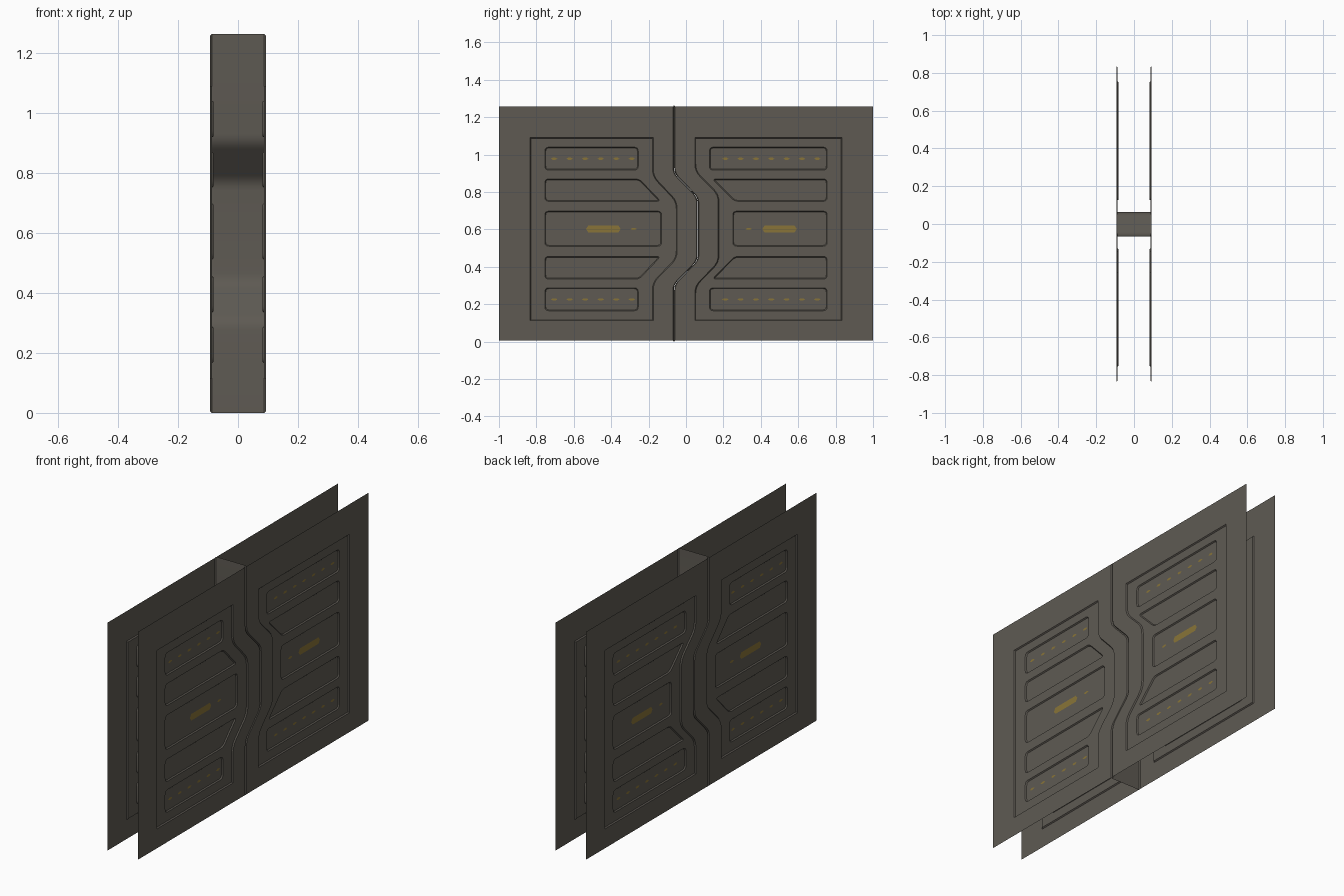
import bpy, bmesh
from mathutils import Vector

if "Cube" in bpy.data.objects:
    bpy.data.objects.remove(bpy.data.objects["Cube"])

X = 0.093            # outer face of each skin
Z0, Z1 = 0.006, 1.256
H = 1.262
DEPTH, SLOPE = 0.006, 0.005


def material(name, col):
    m = bpy.data.materials.new(name)
    m.diffuse_color = (*col, 1)
    m.use_nodes = True
    m.node_tree.nodes["Principled BSDF"].inputs["Base Color"].default_value = m.diffuse_color
    return m


GREY = material("dark_warm_grey", (0.112, 0.102, 0.086))
GOLD = material("dull_gold", (0.25, 0.175, 0.04))


def rounded(pts, closed=True, n=4):
    """Points are (y, z, cut); each cut corner becomes a small arc."""
    out = []
    for i, (y, z, c) in enumerate(pts):
        p = Vector((y, z))
        if c == 0 or (not closed and i in (0, len(pts) - 1)):
            out.append(p)
            continue
        a = Vector(pts[i - 1][:2])
        b = Vector(pts[(i + 1) % len(pts)][:2])
        a = p + (a - p).normalized() * c
        b = p + (b - p).normalized() * c
        for k in range(n + 1):
            t = k / n
            out.append(a * (1 - t) ** 2 + p * 2 * t * (1 - t) + b * t * t)
    return out


def inset(pts, d):
    """Mitred inward offset of a closed outline."""
    n = len(pts)
    area = sum(pts[i - 1].cross(pts[i]) for i in range(n))
    s = 1 if area > 0 else -1
    out = []
    for i, p in enumerate(pts):
        e1 = (p - pts[i - 1]).normalized()
        e2 = (pts[(i + 1) % n] - p).normalized()
        n1, n2 = Vector((-e1.y, e1.x)) * s, Vector((-e2.y, e2.x)) * s
        out.append(p + (n1 + n2) * (d / (1 + n1.dot(n2))))
    return out


def pad(y0, y1, z0, z1, low=0, high=0, side=-1):
    """Pad outline; low/high shift the seam-side corners to slant that end."""
    c = 0.022
    a, b = (y1, y0) if side < 0 else (y0, y1)    # a = seam end, b = outer end
    return rounded([(b, z0, c), (a + low, z0, c), (a + high, z1, c), (b, z1, c)])


# Zigzag seam, panel outlines and pads of the two leaves
seam = rounded([(-0.064, 0, 0), (-0.064, 0.305, 0.03), (0.063, 0.435, 0.03),
                (0.063, 0.77, 0.03), (-0.064, 0.90, 0.03), (-0.064, H, 0)], False)
panels = {
    -1: rounded([(-0.835, 0.112, 0), (-0.175, 0.112, 0), (-0.175, 0.315, 0.04),
                 (-0.047, 0.445, 0.04), (-0.047, 0.75, 0.04), (-0.175, 0.885, 0.04),
                 (-0.175, 1.091, 0), (-0.835, 1.091, 0)]),
    1: rounded([(0.835, 0.112, 0), (0.047, 0.112, 0), (0.047, 0.298, 0.04),
                (0.172, 0.425, 0.04), (0.172, 0.785, 0.04), (0.047, 0.91, 0.04),
                (0.047, 1.091, 0), (0.835, 1.091, 0)])}
pads = {
    -1: [pad(-0.755, -0.255, 0.917, 1.04), pad(-0.755, -0.135, 0.75, 0.87, 0, -0.115),
         pad(-0.755, -0.13, 0.51, 0.698), pad(-0.755, -0.135, 0.334, 0.456, -0.115, 0),
         pad(-0.755, -0.255, 0.165, 0.288)],
    1: [pad(0.125, 0.755, 0.917, 1.04, side=1), pad(0.14, 0.755, 0.75, 0.87, 0.12, 0, 1),
        pad(0.25, 0.755, 0.51, 0.698, side=1), pad(0.14, 0.755, 0.334, 0.456, 0, 0.12, 1),
        pad(0.125, 0.755, 0.165, 0.288, side=1)]}


def loop(bm, pts, x):
    return [bm.verts.new((x, p.x, p.y)) for p in pts]


def edges_of(bm, vs):
    out = []
    for i in range(len(vs)):
        pair = (vs[i - 1], vs[i])
        out.append(bm.edges.get(pair) or bm.edges.new(pair))
    return out


def strip(bm, a, b, closed=True):
    n = len(a)
    return [bm.faces.new((a[i], a[(i + 1) % n], b[(i + 1) % n], b[i]))
            for i in range(n if closed else n - 1)]


def fill(bm, loops, sx):
    es = [e for l in loops for e in edges_of(bm, l)]
    bmesh.ops.triangle_fill(bm, edges=es, use_beauty=True, normal=(sx, 0, 0))


def finish(bm, name, mat, smooth=True):
    me = bpy.data.meshes.new(name)
    bm.to_mesh(me)
    bm.free()
    me.materials.append(mat)
    ob = bpy.data.objects.new(name, me)
    bpy.context.collection.objects.link(ob)
    if smooth:
        bpy.ops.object.select_all(action='DESELECT')
        ob.select_set(True)
        bpy.context.view_layer.objects.active = ob
        bpy.ops.object.shade_smooth_by_angle(angle=0.5)


# One door leaf per side: two skins with recessed panels plus the seam wall
for sy, name in ((-1, "left_door_leaf"), (1, "right_door_leaf")):
    bm = bmesh.new()
    wall_edges = []
    for sx in (-1, 1):
        edge = [p + Vector((sy * 0.006, 0)) for p in seam]
        edge[0].y, edge[-1].y = Z0, Z1
        skin = loop(bm, edge, sx * X)
        corners = loop(bm, [Vector((sy, Z1)), Vector((sy, Z0))], sx * X)
        panel = loop(bm, panels[sy], sx * X)
        fill(bm, [skin + corners, panel], sx)
        # recessed panel floor with deeper pads
        floor = loop(bm, inset(panels[sy], SLOPE), sx * (X - DEPTH))
        strip(bm, panel, floor)
        rims = []
        for p in pads[sy]:
            rim = loop(bm, p, sx * (X - DEPTH))
            base = loop(bm, inset(p, SLOPE), sx * (X - 2 * DEPTH))
            strip(bm, rim, base)
            bm.faces.new(base)
            rims.append(rim)
        fill(bm, [floor] + rims, sx)
        # bevelled edge beside the seam
        wall = loop(bm, [p + Vector((sy * 0.001, 0)) for p in seam], sx * (X - 0.006))
        strip(bm, skin, wall, False)
        wall_edges.append(wall)
    bm.normal_update()
    for f in bm.faces:
        if f.normal.x * f.calc_center_median().x < 0:
            f.normal_flip()
    # seam wall faces the other leaf
    for f in strip(bm, wall_edges[0], wall_edges[1], False):
        f.normal_update()
        if f.normal.y * sy > 0:
            f.normal_flip()
    finish(bm, name, GREY)

# Thin gold markings along the top, middle and bottom pads
marks = [(-0.442, 0.602, 0.185, 0.036), (0.5, 0.602, 0.185, 0.036)]
marks += [(y, 0.602, 0.035, 0.012) for y in (-0.28, 0.335)]
for z in (0.978, 0.226):
    marks += [(-0.705 + 0.083 * i, z, 0.035, 0.012) for i in range(6)]
    marks += [(0.21 + 0.082 * i, z, 0.035, 0.012) for i in range(7)]
bm = bmesh.new()
for sx in (-1, 1):
    for y, z, w, h in marks:
        c = min(w * 0.3, 0.012)
        pts = [(-w / 2, 0), (-w / 2 + c, -h / 2), (w / 2 - c, -h / 2),
               (w / 2, 0), (w / 2 - c, h / 2), (-w / 2 + c, h / 2)]
        vs = [bm.verts.new((sx * (X - 2 * DEPTH + 0.001), y + a, z + b)) for a, b in pts]
        bm.faces.new(vs if sx > 0 else vs[::-1])
finish(bm, "gold_markings", GOLD, False)
